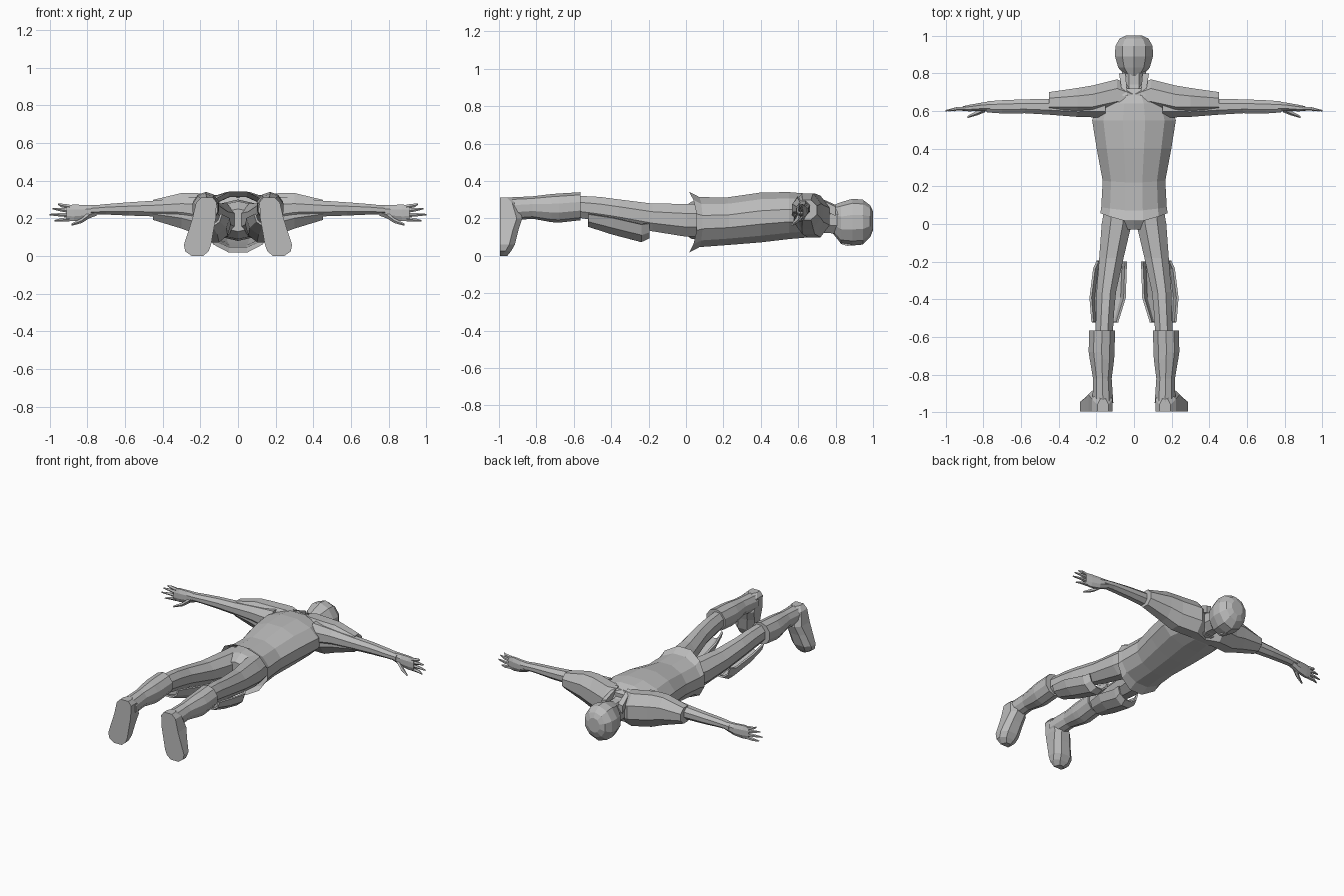
import bpy, bmesh, math
from mathutils import Vector

grey = bpy.data.materials.new("plain_grey")
grey.diffuse_color = (0.5, 0.5, 0.5, 1)


def loft(name, axis, rings, n=10, mirror=False, cap_start=True, cap_end=True, dips=None):
    """Skin rings (t, u, v, ru, rv) along an axis; u, v are the other two axes in order.
    dips slides the flanks of a ring along the axis."""
    bm = bmesh.new()
    loops = []
    for i, (t, u, v, ru, rv) in enumerate(rings):
        loop = []
        for k in range(n):
            a = 2 * math.pi * (k + 0.5) / n
            du, dv = math.cos(a), math.sin(a)
            p = [u + ru * du, v + rv * dv]
            p.insert(axis, t + (dips[i] * abs(du) ** 1.5 if dips else 0))
            loop.append(bm.verts.new(p))
        loops.append(loop)
    for a, b in zip(loops, loops[1:]):
        for k in range(n):
            bm.faces.new((a[k], a[(k + 1) % n], b[(k + 1) % n], b[k]))
    if cap_start:
        bm.faces.new(loops[0])
    if cap_end:
        bm.faces.new(loops[-1])
    return finish(name, bm, mirror)


def finish(name, bm, mirror=False):
    bmesh.ops.recalc_face_normals(bm, faces=bm.faces)
    me = bpy.data.meshes.new(name)
    bm.to_mesh(me)
    bm.free()
    me.materials.append(grey)
    ob = bpy.data.objects.new(name, me)
    bpy.context.collection.objects.link(ob)
    if mirror:
        m = ob.modifiers.new("mirror", 'MIRROR')
        m.use_mirror_merge = False
    return ob


def tube(name, pts, radii, n=5, mirror=True):
    """Thin tapered limb through points, sections square to x."""
    return loft(name, 0, [(p[0], p[1], p[2], r, r) for p, r in zip(pts, radii)], n, mirror)


# Tunic with a flared open hem
loft("tunic", 1, [
    (0.01, 0, 0.18, 0.185, 0.168),
    (0.07, 0, 0.18, 0.180, 0.138),
    (0.22, 0, 0.185, 0.172, 0.132),
    (0.40, 0, 0.205, 0.205, 0.138),
    (0.55, 0, 0.215, 0.230, 0.130),
    (0.64, 0, 0.215, 0.200, 0.122),
    (0.72, 0, 0.205, 0.110, 0.095),
], n=12, cap_start=False, dips=[0.05, 0.02, 0.01, 0, 0, 0, 0])

# Pelvis under the hem
loft("pelvis", 1, [
    (-0.03, 0, 0.19, 0.09, 0.06),
    (0.03, 0, 0.19, 0.155, 0.10),
    (0.16, 0, 0.19, 0.155, 0.11),
], n=10)

# Neck, tilted towards the face side
loft("neck", 1, [
    (0.66, 0, 0.20, 0.085, 0.095),
    (0.74, 0, 0.195, 0.070, 0.078),
    (0.84, 0, 0.19, 0.068, 0.080),
], n=8)

# Head, face turned down
loft("head", 1, [
    (0.785, 0, 0.195, 0.045, 0.075),
    (0.83, 0, 0.175, 0.088, 0.112),
    (0.89, 0, 0.180, 0.106, 0.125),
    (0.945, 0, 0.180, 0.104, 0.120),
    (0.985, 0, 0.185, 0.080, 0.085),
    (1.0, 0, 0.187, 0.045, 0.050),
], n=10)

# Nose and chin ridge
loft("nose", 1, [
    (0.835, 0, 0.072, 0.022, 0.016),
    (0.865, 0, 0.064, 0.020, 0.016),
    (0.92, 0, 0.072, 0.010, 0.010),
], n=4)

# Collar straps from the nape to the upper back
bm = bmesh.new()
strap = [(0.035, 0.68), (0.06, 0.68), (0.08, 0.80), (0.045, 0.80)]
tops = [0.326, 0.322, 0.262, 0.272]
up = [bm.verts.new((x, y, z)) for (x, y), z in zip(strap, tops)]
low = [bm.verts.new((x, y, z - 0.05)) for (x, y), z in zip(strap, tops)]
bm.faces.new(up)
bm.faces.new(low)
for k in range(4):
    bm.faces.new((up[k], up[(k + 1) % 4], low[(k + 1) % 4], low[k]))
finish("collar_strap", bm, True)

# Shoulder mantle, widening over the chest and closing on the upper arm
loft("shoulder_mantle", 0, [
    (0.0, 0.66, 0.205, 0.070, 0.115),
    (0.09, 0.685, 0.21, 0.090, 0.120),
    (0.22, 0.655, 0.225, 0.087, 0.118),
    (0.30, 0.650, 0.240, 0.078, 0.102),
    (0.45, 0.645, 0.245, 0.060, 0.058),
], n=8, mirror=True, cap_start=False)

# Arm
loft("arm", 0, [
    (0.15, 0.62, 0.24, 0.060, 0.085),
    (0.30, 0.615, 0.255, 0.050, 0.060),
    (0.45, 0.622, 0.252, 0.045, 0.045),
    (0.58, 0.625, 0.250, 0.040, 0.038),
    (0.70, 0.622, 0.248, 0.038, 0.030),
    (0.78, 0.622, 0.243, 0.032, 0.026),
], n=8, mirror=True)

# Hand, with the palm upright
loft("palm", 0, [
    (0.75, 0.624, 0.242, 0.030, 0.030),
    (0.81, 0.622, 0.232, 0.024, 0.042),
    (0.87, 0.616, 0.229, 0.019, 0.048),
    (0.91, 0.612, 0.229, 0.014, 0.044),
], n=8, mirror=True)

# Four fingers fanned in height
for i, (z0, z1, tip) in enumerate([(0.262, 0.276, 0.955), (0.240, 0.252, 0.985),
                                   (0.218, 0.220, 1.0), (0.196, 0.187, 0.975)]):
    tube(f"finger_{i + 1}", [(0.895, 0.613, z0), (0.94, 0.613, (z0 + z1) / 2), (tip, 0.602, z1)],
         [0.012, 0.010, 0.004])

# Thumb
tube("thumb", [(0.79, 0.612, 0.218), (0.83, 0.592, 0.188), (0.885, 0.568, 0.166)],
     [0.018, 0.014, 0.006])

# Leg from hip to boot top
loft("leg", 1, [
    (0.10, 0.085, 0.190, 0.075, 0.095),
    (0.0, 0.092, 0.190, 0.086, 0.095),
    (-0.18, 0.120, 0.205, 0.070, 0.080),
    (-0.36, 0.147, 0.235, 0.056, 0.072),
    (-0.46, 0.153, 0.250, 0.052, 0.070),
    (-0.60, 0.160, 0.265, 0.050, 0.062),
], n=8, mirror=True)

# Knee guard, a curved plate wrapped around the front of the leg
bm = bmesh.new()
rows = []
for y, cx, cz, rx, rz in [(-0.20, 0.118, 0.175, 0.070, 0.075), (-0.24, 0.128, 0.170, 0.078, 0.090),
                          (-0.39, 0.140, 0.205, 0.085, 0.085), (-0.52, 0.155, 0.225, 0.060, 0.062)]:
    rows.append([bm.verts.new((cx + rx * math.cos(a), y, cz + rz * math.sin(a)))
                 for a in [math.radians(180 + 36 * k) for k in range(6)]])
for a, b in zip(rows, rows[1:]):
    for k in range(5):
        bm.faces.new((a[k], a[k + 1], b[k + 1], b[k]))
guard = finish("knee_guard", bm, True)
sol = guard.modifiers.new("thickness", 'SOLIDIFY')
sol.thickness = 0.012
sol.offset = 1

# Boot shaft
loft("boot_shaft", 1, [
    (-0.565, 0.170, 0.265, 0.073, 0.075),
    (-0.68, 0.172, 0.255, 0.072, 0.078),
    (-0.72, 0.170, 0.255, 0.068, 0.075),
    (-0.82, 0.168, 0.258, 0.052, 0.060),
    (-0.95, 0.165, 0.250, 0.058, 0.062),
], n=10, mirror=True)

# Foot: sections in height from heel to toe, sole facing the front
bm = bmesh.new()
rows = []
for z, cx, half, top in [(0.312, 0.165, 0.030, -0.93), (0.285, 0.168, 0.054, -0.90),
                         (0.20, 0.180, 0.062, -0.875), (0.14, 0.195, 0.066, -0.895),
                         (0.06, 0.215, 0.072, -0.915), (0.025, 0.218, 0.062, -0.935),
                         (0.0, 0.216, 0.030, -0.955)]:
    rows.append([bm.verts.new(p) for p in [
        (cx - half, -0.995, z), (cx - half, top - 0.03, z), (cx - half * 0.5, top, z),
        (cx + half * 0.5, top, z), (cx + half, top - 0.03, z), (cx + half, -0.995, z)]])
for a, b in zip(rows, rows[1:]):
    for k in range(6):
        bm.faces.new((a[k], a[(k + 1) % 6], b[(k + 1) % 6], b[k]))
bm.faces.new(rows[0])
bm.faces.new(rows[-1])
finish("foot", bm, True)
